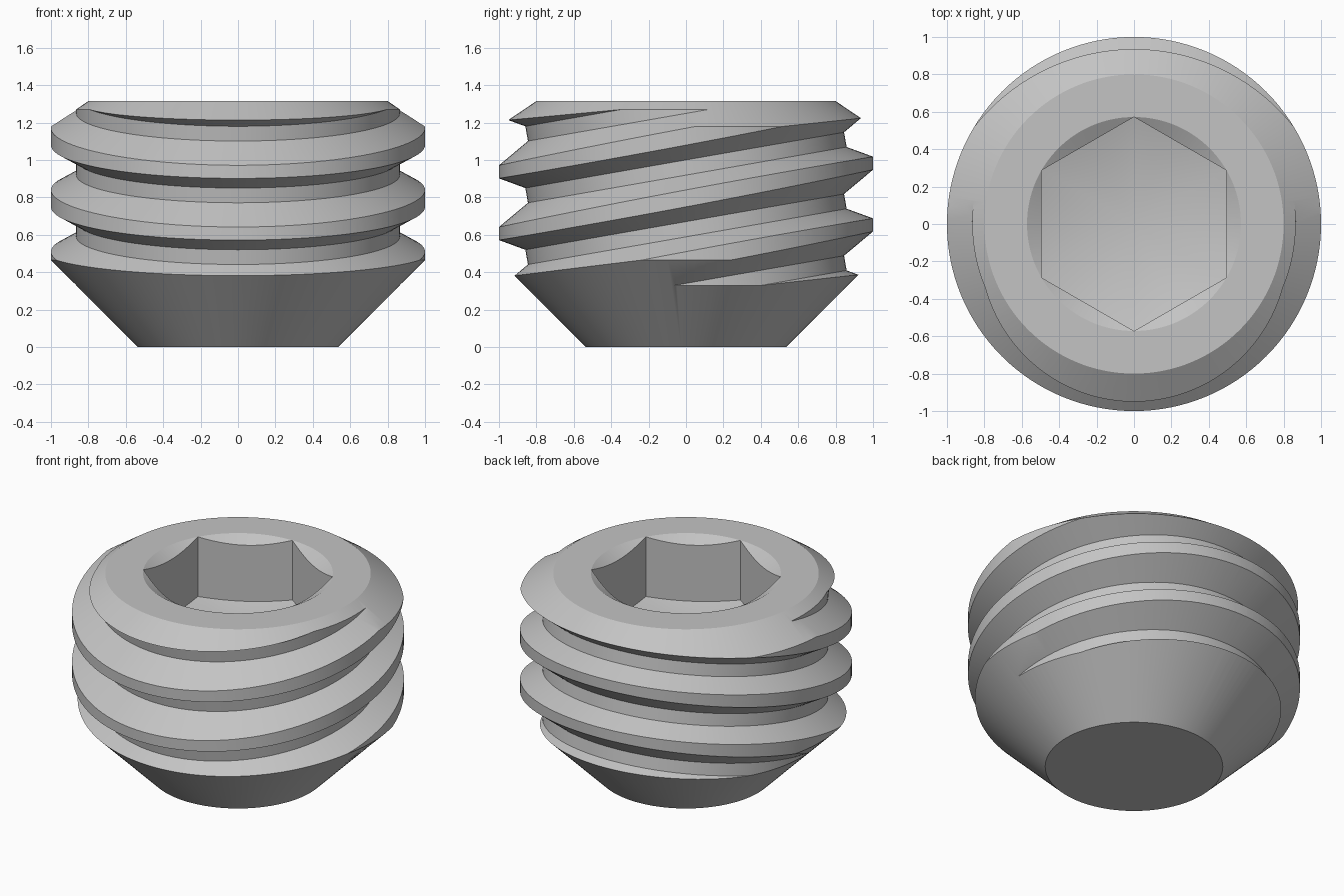
import bpy, bmesh, math
from mathutils import Matrix, Vector

if "Cube" in bpy.data.objects:
    bpy.data.objects.remove(bpy.data.objects["Cube"], do_unlink=True)

SEGMENTS = 128
HEIGHT = 1.315

steel = bpy.data.materials.new("light_grey_steel")
steel.use_nodes = True
steel.diffuse_color = (0.55, 0.55, 0.55, 1)
steel.node_tree.nodes["Principled BSDF"].inputs["Base Color"].default_value = (0.55, 0.55, 0.55, 1)


def lathe(name, profile, steps=SEGMENTS, closed=False, matrix=Matrix()):
    """Spin a (radius, height) profile around the z axis."""
    bm = bmesh.new()
    verts = [bm.verts.new((0, r, z)) for r, z in profile]
    edges = [bm.edges.new(pair) for pair in zip(verts, verts[1:])]
    if closed:
        edges.append(bm.edges.new((verts[-1], verts[0])))
    bmesh.ops.spin(bm, geom=verts + edges, cent=(0, 0, 0), axis=(0, 0, 1),
                   angle=math.tau, steps=steps)
    bmesh.ops.remove_doubles(bm, verts=bm.verts, dist=0.0001)
    bmesh.ops.recalc_face_normals(bm, faces=bm.faces)
    bm.transform(matrix)
    mesh = bpy.data.meshes.new(name)
    bm.to_mesh(mesh)
    bm.free()
    mesh.materials.append(steel)
    obj = bpy.data.objects.new(name, mesh)
    bpy.context.collection.objects.link(obj)
    return obj


def combine(obj, tool, operation):
    """Apply a boolean and discard the tool."""
    bpy.context.view_layer.objects.active = obj
    mod = obj.modifiers.new(operation.lower(), "BOOLEAN")
    mod.operation = operation
    mod.solver = "EXACT"
    mod.object = tool
    bpy.ops.object.modifier_apply(modifier=mod.name)
    bpy.data.objects.remove(tool, do_unlink=True)


# Blank: conical point, straight side, chamfered top
screw = lathe("set_screw", [(0, 0), (0.535, 0), (1, 0.465), (1, 1.18),
                            (0.8, HEIGHT), (0, HEIGHT)])

# Tilted thread grooves with 60 degree flanks
root, half_root, outer = 0.865, 0.04, 1.15
half_outer = half_root + (outer - root) * math.tan(math.radians(30))
groove = [(root, -half_root), (outer, -half_outer), (outer, half_outer), (root, half_root)]
tilt = Matrix.Rotation(math.atan(0.175), 4, "X")
for i in range(4):
    place = Matrix.Translation(Vector((0, 0, 0.30 + 0.33 * i))) @ tilt
    combine(screw, lathe("groove_cutter", groove, closed=True, matrix=place), "DIFFERENCE")

# Hexagonal socket with a shallow conical floor
socket = lathe("socket_cutter", [(0, 0.6), (0.572, 0.6), (0.572, 1.5), (0, 1.5)], steps=6)
floor_tool = lathe("floor_cutter", [(0, 0.765), (0.7, 0.765 + 0.7 * 0.268), (0.7, 1.6), (0, 1.6)])
combine(socket, floor_tool, "INTERSECT")
combine(screw, socket, "DIFFERENCE")

# Countersink around the socket mouth
slope = math.tan(math.radians(30))
rim = HEIGHT + 0.05 * slope
combine(screw, lathe("countersink_cutter", [(0, HEIGHT - 0.572 * slope), (0.622, rim), (0, rim)]),
        "DIFFERENCE")

bpy.ops.object.select_all(action="DESELECT")
screw.select_set(True)
bpy.context.view_layer.objects.active = screw
bpy.ops.object.shade_smooth_by_angle(angle=math.radians(20))
